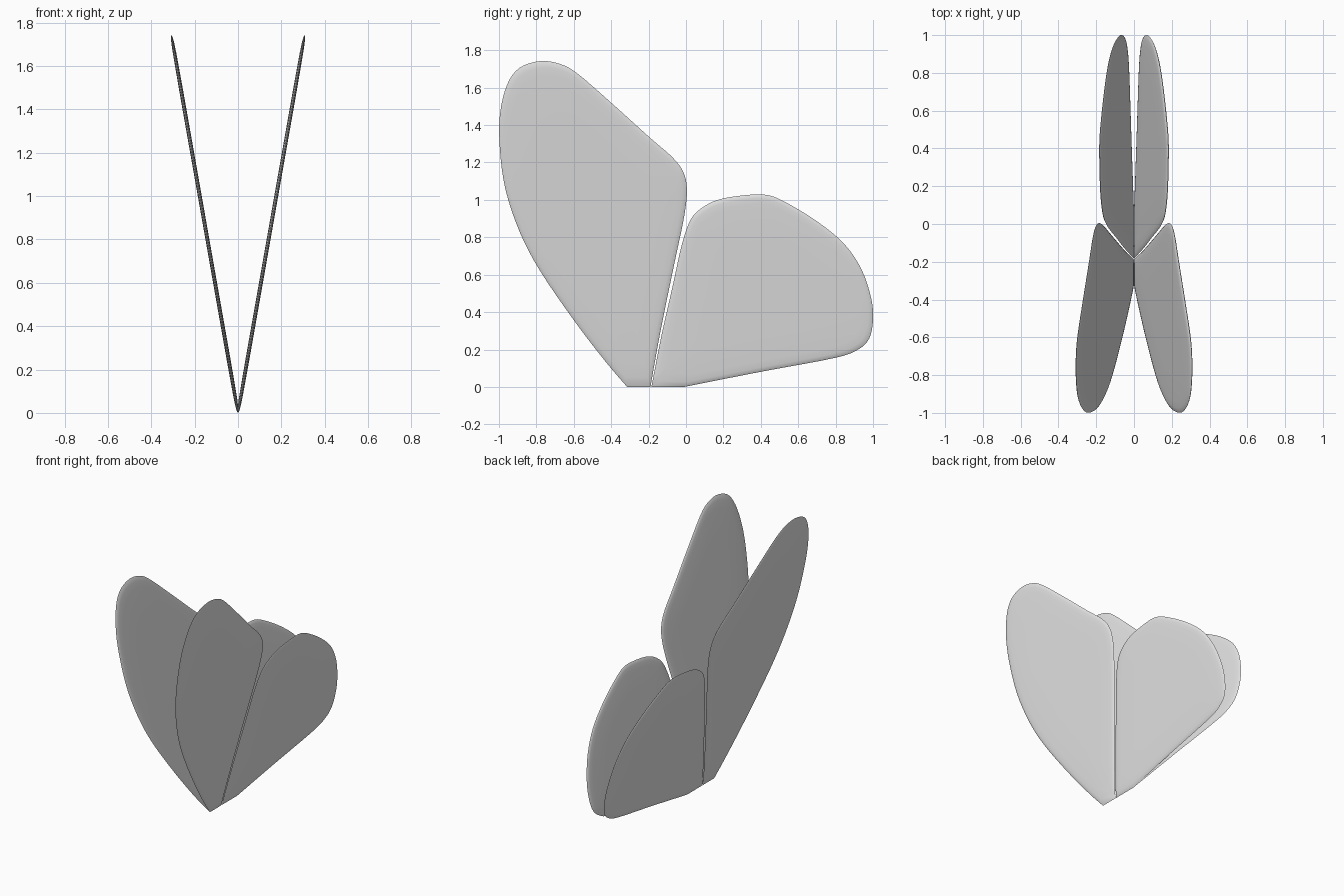
import bpy, bmesh, math
from mathutils import Vector

if "Cube" in bpy.data.objects:
    bpy.data.objects.remove(bpy.data.objects["Cube"])

TILT = math.radians(10)          # each wing leans outward from the centre line
STEPS = 4                        # curve steps between outline points

# Outlines in side profile (y, z), from one foot corner round to the other
FORE = [(-.315, 0), (-.43, .135), (-.595, .35), (-.78, .62), (-.89, .83),
        (-.965, 1.055), (-.995, 1.27), (-.995, 1.455), (-.957, 1.615),
        (-.89, 1.706), (-.78, 1.742), (-.675, 1.727), (-.58, 1.675),
        (-.395, 1.515), (-.19, 1.33), (-.075, 1.23), (-.015, 1.15),
        (.005, 1.055), (-.01, .91), (-.06, .67), (-.135, .305), (-.19, 0)]
HIND = [(-.185, 0), (-.13, .28), (-.07, .545), (-.025, .75), (.02, .885),
        (.075, .95), (.17, 1.0), (.315, 1.025), (.44, 1.025), (.555, .975),
        (.715, .875), (.85, .76), (.94, .625), (.99, .475), (1.0, .36),
        (.98, .26), (.92, .2), (.795, .155), (.395, .08), (-.01, 0)]

# Pillow section: (scale towards the middle, half thickness)
SECTION = [(.985, .004), (.95, .0065), (.88, .008), (.6, .009)]

grey = bpy.data.materials.new("light_grey")
grey.diffuse_color = (.8, .8, .8, 1)
grey.use_nodes = True
grey.node_tree.nodes["Principled BSDF"].inputs["Base Color"].default_value = grey.diffuse_color


def smooth_outline(points):
    """Curve through all points, leaving the two foot corners sharp."""
    p = [Vector(q) for q in points]
    p = [p[0]] + p + [p[-1]]
    out = []
    for a, b, c, d in zip(p, p[1:], p[2:], p[3:]):
        for i in range(STEPS):
            t = i / STEPS
            out.append(.5 * (2 * b + (c - a) * t + (2 * a - 5 * b + 4 * c - d) * t * t
                             + (3 * b - a - 3 * c + d) * t ** 3))
    return out + [p[-1]]


def wing(name, points, side):
    outline = smooth_outline(points)
    n = len(outline)
    mid = sum(outline, Vector((0, 0))) / n
    bm = bmesh.new()

    def vert(q, depth):
        # lean the flat wing outward, offset across its thickness
        x = q.y * math.tan(TILT) + depth * math.cos(TILT)
        z = q.y - depth * math.sin(TILT)
        return bm.verts.new((side * max(x, 0), q.x, max(z, 0)))

    rim = [vert(q, 0) for q in outline]
    for face_side in (1, -1):
        prev = rim
        for scale, half in SECTION:
            ring = [vert(mid + (q - mid) * scale, face_side * half) for q in outline]
            for i in range(n):
                j = (i + 1) % n
                bm.faces.new((prev[i], prev[j], ring[j], ring[i]))
            prev = ring
        centre = vert(mid, face_side * SECTION[-1][1])
        for i in range(n):
            bm.faces.new((prev[i], prev[(i + 1) % n], centre))
    bmesh.ops.recalc_face_normals(bm, faces=bm.faces)
    mesh = bpy.data.meshes.new(name)
    bm.to_mesh(mesh)
    bm.free()
    mesh.materials.append(grey)
    ob = bpy.data.objects.new(name, mesh)
    bpy.context.collection.objects.link(ob)
    bpy.ops.object.select_all(action='DESELECT')
    ob.select_set(True)
    bpy.context.view_layer.objects.active = ob
    bpy.ops.object.shade_smooth_by_angle(angle=math.radians(40))


# Two pairs of wings
for label, side in (("right", 1), ("left", -1)):
    wing(label + "_fore_wing", FORE, side)
    wing(label + "_hind_wing", HIND, side)
